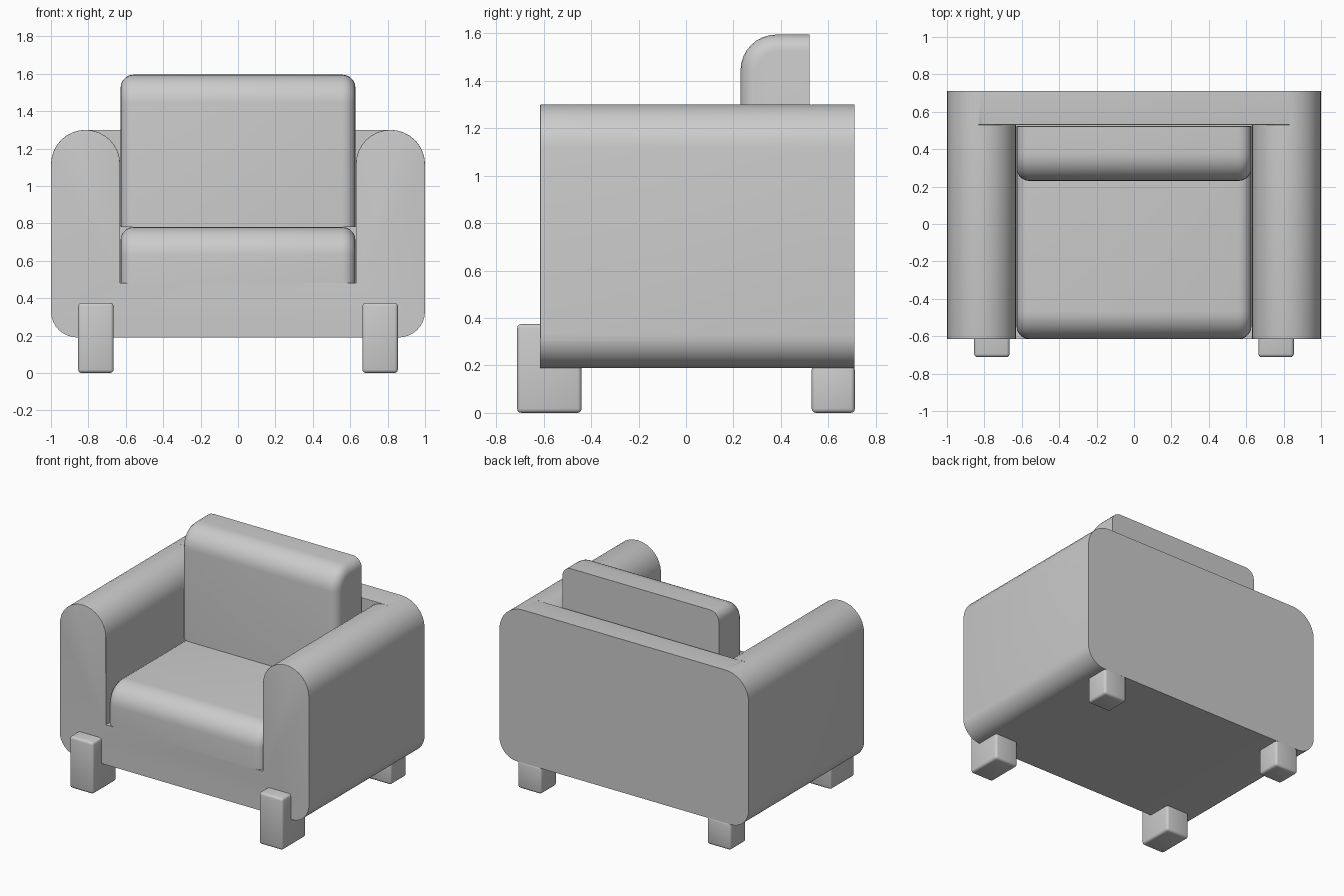
import bpy, bmesh, math

if "Cube" in bpy.data.objects:
    bpy.data.objects.remove(bpy.data.objects["Cube"])

fabric = bpy.data.materials.new("light grey fabric")
fabric.diffuse_color = (0.6, 0.6, 0.6, 1)
fabric.use_nodes = True
fabric.node_tree.nodes["Principled BSDF"].inputs["Base Color"].default_value = fabric.diffuse_color


def arc(cx, cy, r, a0, a1, n=8):
    """Points of a circular arc, angles in degrees."""
    angles = [math.radians(a0 + (a1 - a0) * i / n) for i in range(n + 1)]
    return [(cx + r * math.cos(a), cy + r * math.sin(a)) for a in angles]


def extrude(name, profile, place, start, end, bevel_if, width, segments=4, end_cap=True):
    """Extrude a closed profile and round the edges whose midpoint passes bevel_if."""
    bm = bmesh.new()
    a = [bm.verts.new(place(p, start)) for p in profile]
    b = [bm.verts.new(place(p, end)) for p in profile]
    n = len(profile)
    for i in range(n):
        j = (i + 1) % n
        bm.faces.new((a[i], a[j], b[j], b[i]))
    bm.faces.new(a)
    last = bm.faces.new(b)
    bmesh.ops.recalc_face_normals(bm, faces=bm.faces[:])
    if not end_cap:
        bmesh.ops.delete(bm, geom=[last], context='FACES_ONLY')
    edges = [e for e in bm.edges if bevel_if((e.verts[0].co + e.verts[1].co) / 2)]
    bmesh.ops.bevel(bm, geom=edges, offset=width, segments=segments,
                    profile=0.5, affect='EDGES', clamp_overlap=True)
    mesh = bpy.data.meshes.new(name)
    bm.to_mesh(mesh)
    bm.free()
    mesh.materials.append(fabric)
    obj = bpy.data.objects.new(name, mesh)
    bpy.context.collection.objects.link(obj)
    bpy.ops.object.select_all(action='DESELECT')
    obj.select_set(True)
    bpy.context.view_layer.objects.active = obj
    bpy.ops.object.shade_smooth_by_angle(angle=math.radians(30))


def along_y(p, t):
    return (p[0], t, p[1])


def along_x(p, t):
    return (t, p[0], p[1])


FRONT, BACK_INNER, BACK = -0.615, 0.53, 0.71
R_ARM, R_BASE = 0.185, 0.14

# Arms and base: one U-shaped section with round arm tops
bottom_right = arc(0.86, 0.19 + R_BASE, R_BASE, -90, 0)
bottom_left = arc(-0.86, 0.19 + R_BASE, R_BASE, 180, 270)
section = (bottom_right + arc(0.815, 1.115, R_ARM, 0, 180, 16)
           + [(0.63, 0.48), (-0.63, 0.48)]
           + arc(-0.815, 1.115, R_ARM, 0, 180, 16) + bottom_left)
extrude("arms_and_base", section, along_y, FRONT, BACK_INNER,
        lambda m: abs(m.y - FRONT) < 1e-4 and m.z > 0.485, 0.03, end_cap=False)

# Back panel closing the rear, same outline with a flat top
panel = (bottom_right + arc(0.815, 1.115, R_ARM, 0, 90)
         + arc(-0.815, 1.115, R_ARM, 90, 180) + bottom_left)
extrude("back_panel", panel, along_y, BACK_INNER, BACK,
        lambda m: abs(m.y - BACK_INNER) < 1e-4 and m.z > 1.299 and abs(m.x) < 0.01, 0.02)


# Cushions: rounded front top edge, softer side edges
def cushion(name, y0, y1, z0, z1, r):
    profile = [(y1, z0), (y1, z1)] + arc(y0 + r, z1 - r, r, 90, 180) + [(y0, z0)]
    extrude(name, profile, along_x, -0.628, 0.628,
            lambda m: abs(m.x) > 0.6 and m.y < y1 - 0.001 and m.z > z0 + 0.001, 0.07, 5)


cushion("seat_cushion", FRONT - 0.001, 0.525, 0.48, 0.78, 0.15)
cushion("back_cushion", 0.23, 0.52, 0.78, 1.595, 0.15)

# Legs: the front pair steps out ahead of the base and laps over it
for side, label in ((-1, "left"), (1, "right")):
    for part, y0, y1, top in (("front", -0.712, -0.44, 0.375), ("back", 0.53, 0.712, 0.20)):
        x0, x1 = 0.665 * side, 0.855 * side
        square = [(x0, y0), (x1, y0), (x1, y1), (x0, y1)]
        extrude(f"{part}_leg_{label}", square, lambda p, t: (p[0], p[1], t), 0, top,
                lambda m: True, 0.018, 3)
